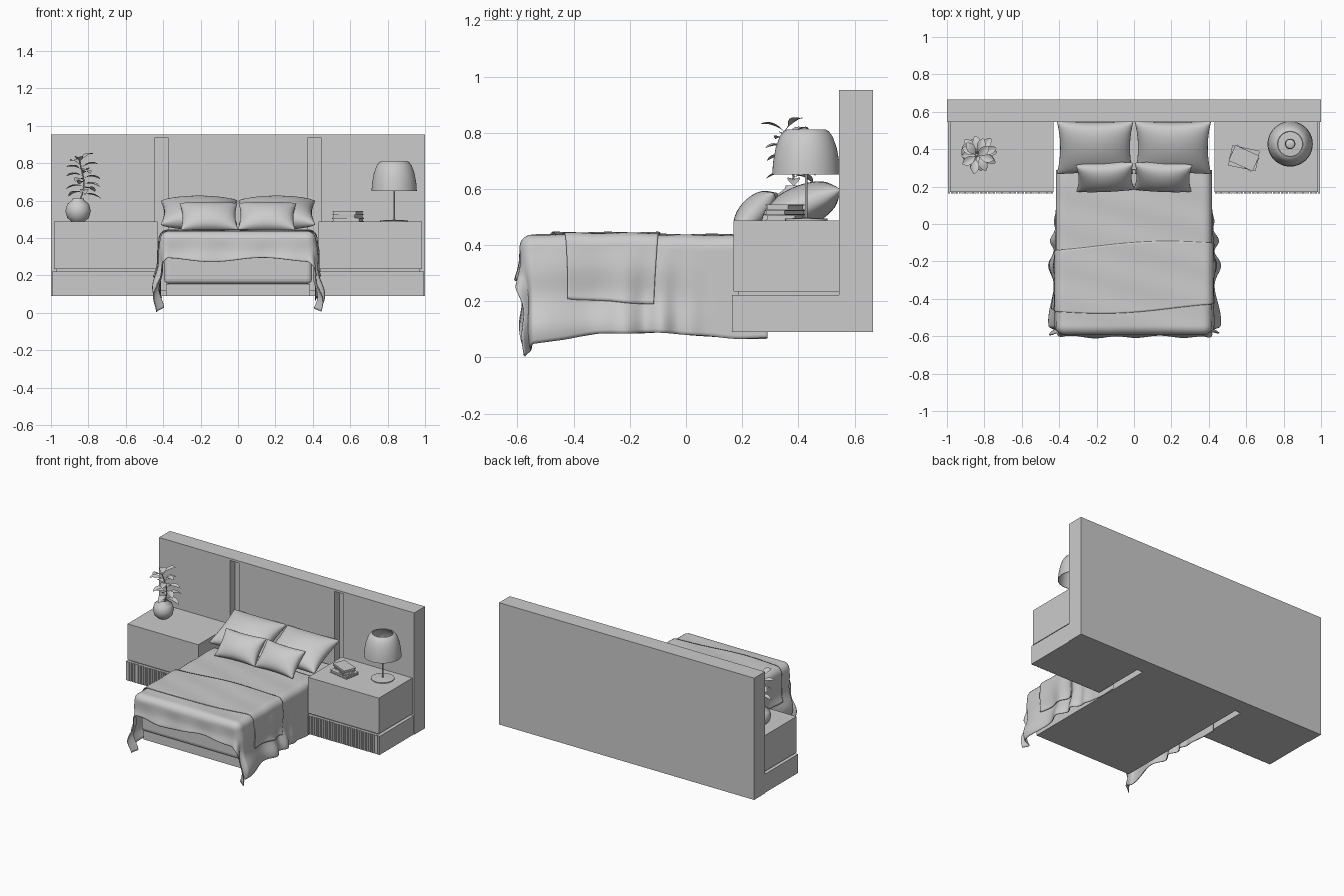
import bpy, bmesh, math
from mathutils import Vector, Matrix, Euler

if "Cube" in bpy.data.objects:
    bpy.data.objects.remove(bpy.data.objects["Cube"])

COLOUR = (0.6, 0.6, 0.6, 1)
grey = bpy.data.materials.new("neutral_grey")
grey.use_nodes = True
grey.diffuse_color = COLOUR
grey.node_tree.nodes["Principled BSDF"].inputs["Base Color"].default_value = COLOUR

def finish(name, bm, smooth=False):
    bmesh.ops.recalc_face_normals(bm, faces=bm.faces)
    me = bpy.data.meshes.new(name)
    bm.to_mesh(me)
    bm.free()
    me.materials.append(grey)
    ob = bpy.data.objects.new(name, me)
    bpy.context.collection.objects.link(ob)
    bpy.ops.object.select_all(action='DESELECT')
    ob.select_set(True)
    bpy.context.view_layer.objects.active = ob
    if smooth:
        bpy.ops.object.shade_smooth_by_angle(angle=math.radians(40))
    return ob

def add_box(bm, x, y, z, spin=0):
    size = Vector((x[1] - x[0], y[1] - y[0], z[1] - z[0]))
    mid = Vector((sum(x), sum(y), sum(z))) / 2
    bmesh.ops.create_cube(bm, size=1, matrix=Matrix.LocRotScale(mid, Euler((0, 0, spin)), size))

def box(name, x, y, z, spin=0):
    bm = bmesh.new()
    add_box(bm, x, y, z, spin)
    return finish(name, bm)

def add_grid(bm, nu, nv, fn):
    """Surface from fn(s, t) with s and t in -1..1."""
    rows = [[bm.verts.new(fn(2 * i / nu - 1, 2 * j / nv - 1)) for i in range(nu + 1)]
            for j in range(nv + 1)]
    for a, b in zip(rows, rows[1:]):
        for i in range(nu):
            bm.faces.new((a[i], a[i + 1], b[i + 1], b[i]))

def grid(name, nu, nv, fn):
    bm = bmesh.new()
    add_grid(bm, nu, nv, fn)
    return finish(name, bm, True)

def lathe(name, profile, x, y, steps=40):
    bm = bmesh.new()
    vs = [bm.verts.new((r, 0, z)) for r, z in profile]
    es = [bm.edges.new(p) for p in zip(vs, vs[1:])]
    bmesh.ops.spin(bm, geom=vs + es, cent=(0, 0, 0), axis=(0, 0, 1),
                   angle=math.tau, steps=steps, use_duplicate=False)
    bmesh.ops.remove_doubles(bm, verts=bm.verts, dist=0.0002)
    bmesh.ops.translate(bm, verts=bm.verts, vec=(x, y, 0))
    finish(name, bm, True)

# Headboard wall with two tall recesses
wall = box("headboard", (-1, 1), (0.545, 0.665), (0.09, 0.953))
for s in (-1, 1):
    cut = box("recess_cutter", (s * 0.41 - 0.035, s * 0.41 + 0.035), (0.5, 0.6), (0.12, 0.938))
    cut.hide_render = True
    mod = wall.modifiers.new("recess", 'BOOLEAN')
    mod.operation, mod.object, mod.solver = 'DIFFERENCE', cut, 'EXACT'
    bpy.context.view_layer.objects.active = wall
    bpy.ops.object.modifier_apply(modifier="recess")
    bpy.data.objects.remove(cut)

# Nightstands: plinth with fluted front, shadow gap, cabinet
for s, side in ((-1, "right"), (1, "left")):
    def span(a, b):
        return tuple(sorted((s * a, s * b)))
    box(side + "_plinth", span(0.43, 0.995), (0.17, 0.545), (0.09, 0.222))
    box(side + "_shadow_gap", span(0.44, 0.97), (0.185, 0.545), (0.222, 0.234))
    box(side + "_cabinet", span(0.43, 0.985), (0.17, 0.545), (0.234, 0.488))
    bm = bmesh.new()
    for i in range(40):
        x = 0.43 + 0.565 * i / 40
        add_box(bm, span(x + 0.002, x + 0.0125), (0.164, 0.171), (0.09, 0.222))
    finish(side + "_plinth_flutes", bm)

# Bed base and mattress
box("bed_base", (-0.385, 0.385), (-0.51, 0.545), (0.09, 0.155))
mattress = box("mattress", (-0.395, 0.395), (-0.53, 0.545), (0.155, 0.42))
bev = mattress.modifiers.new("round", 'BEVEL')
bev.width, bev.segments = 0.025, 3
bm = bmesh.new()
bmesh.ops.create_circle(bm, cap_ends=True, segments=40, radius=0.125,
                        matrix=Matrix.Translation((-0.02, -0.03, 0.089)))
finish("base_disc", bm)

# Draped cloth: hangs over the two sides and the foot
HALF, FOOT, ROUND = 0.37, -0.545, 0.045

def ramp(x):
    x = min(max(x, 0), 1)
    return x * x * (3 - 2 * x)

def drape(u, v, lift=0):
    ex, ev = max(abs(u) - HALF, 0), max(FOOT - v, 0)
    d = math.hypot(ex, ev)
    px, py = max(-HALF, min(HALF, u)), max(v, FOOT)
    z = 0.435 + lift + 0.003 * math.sin(9 * u + 14 * v) * math.sin(17 * v)
    if d < 1e-6:
        return (px, py, z)
    arc = ROUND * math.pi / 2
    a = min(d, arc) / ROUND
    hang = max(d - arc, 0)
    free = ramp((0.12 - v) / 0.3)
    fold = math.sin(36 * v + 3 * math.sin(7 * v)) + 0.8 * math.sin(27 * u + 1)
    out = ROUND * math.sin(a) + lift + hang * free * (0.06 + 0.06 * fold)
    drop = ROUND * (1 - math.cos(a)) + hang
    return (px + math.copysign(ex / d * out, u), py - ev / d * out, max(z - drop, 0.003))

def duvet_point(s, t):
    v = -0.722 + (t + 1) / 2 * 1.012
    v += 0.012 * math.sin(9 * s) * ramp(-t * 3 - 2)
    reach = 0.395 - 0.02 * ramp((0.2 - v) / 0.3) + 0.045 * ramp((-0.25 - v) / 0.4)
    return drape(s * (HALF + reach), v)

def throw_point(s, t):
    v = -0.285 + 0.17 * t + 0.02 * math.sin(3 * s + t) + 0.015 * s
    return drape(s * (HALF + 0.27 + 0.01 * t), v, 0.007)

for ob in (grid("duvet", 120, 110, duvet_point), grid("throw_blanket", 110, 40, throw_point)):
    sol = ob.modifiers.new("thickness", 'SOLIDIFY')
    sol.thickness, sol.offset = 0.005, 0

# Pillows: puffed, with pinched corners
def pillow(name, loc, w, h, thick, tilt, turn=0):
    m = Matrix.LocRotScale(Vector(loc), Euler((tilt, 0, turn)), None)
    bm = bmesh.new()
    for face in (-1, 1):
        def point(s, t):
            u, v = math.sin(s * math.pi / 2), math.sin(t * math.pi / 2)
            puff = max((1 - u * u) * (1 - v * v), 0) ** 0.42
            return m @ Vector((u * w / 2 * (1 - 0.09 * (1 - v * v)),
                               v * h / 2 * (1 - 0.09 * (1 - u * u)), face * puff * thick / 2))
        add_grid(bm, 24, 24, point)
    bmesh.ops.remove_doubles(bm, verts=bm.verts, dist=0.0003)
    finish(name, bm, True)

for s, side in ((-1, "right"), (1, "left")):
    pillow(side + "_large_pillow", (s * 0.208, 0.408, 0.535), 0.41, 0.31, 0.15, 0.42)
    pillow(side + "_small_pillow", (s * 0.155, 0.25, 0.513), 0.31, 0.2, 0.12, 0.8, -s * 0.04)

# Lamp
LX, LY = 0.835, 0.428
lathe("lamp_base", [(0, 0.488), (0.075, 0.488), (0.075, 0.494), (0.004, 0.498),
                    (0.004, 0.72), (0, 0.72)], LX, LY, 28)
lathe("lamp_shade", [(0.117, 0.652), (0.121, 0.652), (0.118, 0.695), (0.109, 0.745), (0.095, 0.785),
                     (0.08, 0.806), (0.068, 0.812), (0.064, 0.81), (0.09, 0.782), (0.105, 0.742),
                     (0.114, 0.695), (0.117, 0.652)], LX, LY, 48)
lathe("lamp_bulb", [(0, 0.70), (0.016, 0.705), (0.016, 0.73), (0.028, 0.755),
                    (0.024, 0.78), (0, 0.79)], LX, LY, 20)

# Books
for i, (spin, w, d) in enumerate(((-0.2, 0.15, 0.11), (-0.55, 0.14, 0.085), (-0.42, 0.14, 0.09))):
    z = 0.488 + 0.019 * i
    for part, a, b, trim in (("cover", 0, 0.003, 0), ("pages", 0.003, 0.015, 0.004),
                             ("top_cover", 0.015, 0.018, 0)):
        box(f"book_{i}_{part}", (0.588 - w / 2 + trim, 0.588 + w / 2 - trim),
            (0.352 - d / 2 + trim, 0.352 + d / 2 - trim), (z + a, z + b), spin)

# Vase and plant
VX, VY = -0.855, 0.385
lathe("vase", [(0, 0.488), (0.035, 0.488), (0.058, 0.508), (0.068, 0.545), (0.058, 0.582),
               (0.034, 0.6), (0.03, 0.612), (0.025, 0.61), (0.028, 0.597), (0, 0.59)], VX, VY)

def stem_at(t):
    return Vector((VX + 0.02 * math.sin(4 * t) + 0.025 * t, VY - 0.03 * t * t, 0.58 + 0.23 * t))

def stem_point(s, t):
    a = s * math.pi
    return stem_at((t + 1) / 2) + Vector((math.cos(a), math.sin(a), 0)) * 0.004

grid("plant_stem", 8, 12, stem_point)
for k in range(17):
    t = 0.22 + 0.78 * k / 16
    root, yaw = stem_at(t), k * 2.4
    rise = 0.25 + 0.65 * t ** 3
    length = 0.105 - 0.015 * t

    def leaf_point(s, q):
        q = (q + 1) / 2
        swell = max(math.sin(math.pi * max(q - 0.18, 0) / 0.82), 0)
        blade = 0.002 + 0.021 * swell ** 0.8
        along = Vector((math.cos(yaw), math.sin(yaw), 0)) * q * length
        across = Vector((-math.sin(yaw), math.cos(yaw), 0)) * s * blade
        up = length * (rise * q - 0.45 * q * q) + abs(s) * blade * 0.35
        return root + along + across + Vector((0, 0, up))
    grid(f"leaf_{k}", 4, 10, leaf_point)
